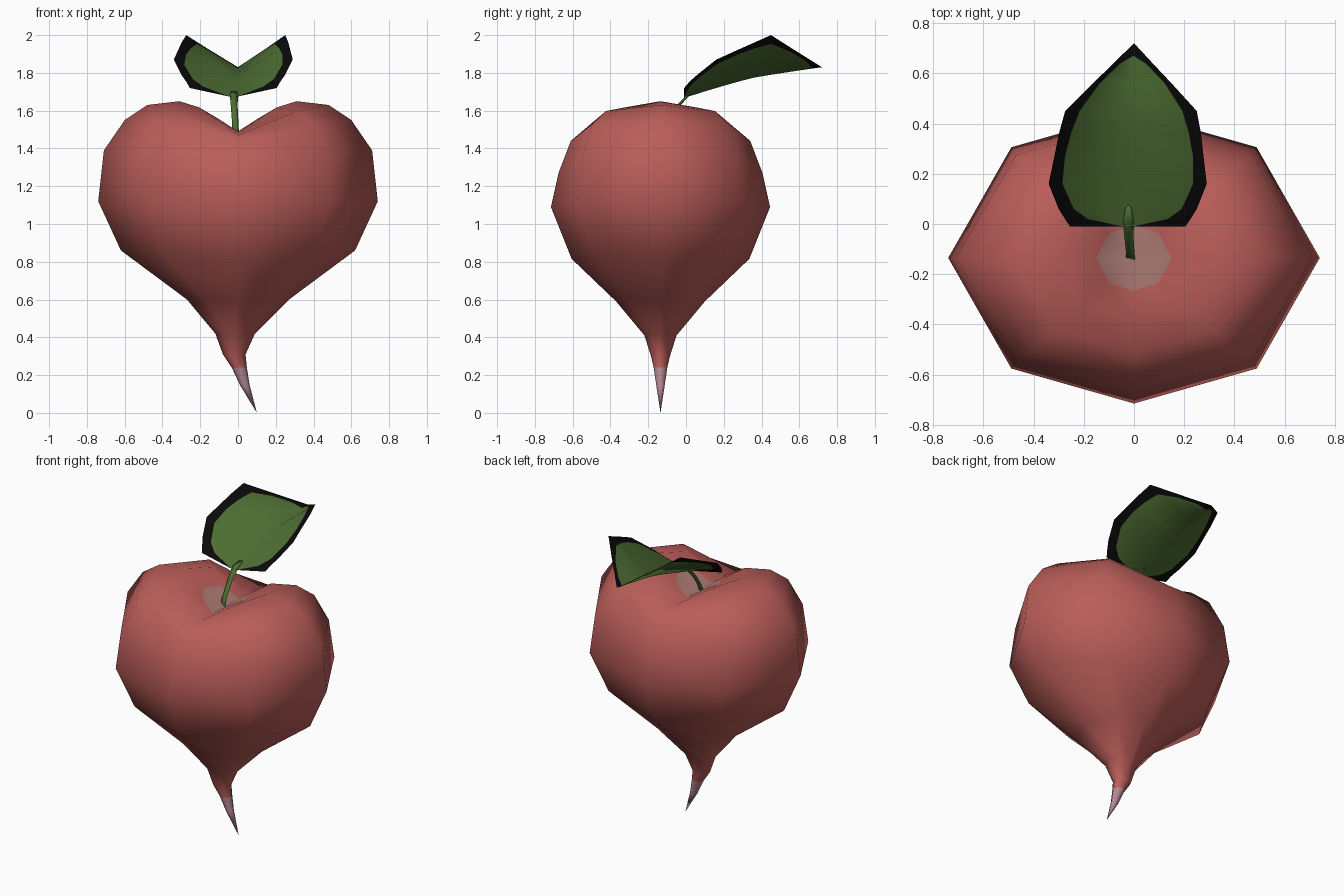
import bpy
import bmesh
from mathutils import Vector

default_cube = bpy.data.objects.get("Cube")
if default_cube:
    bpy.data.objects.remove(default_cube, do_unlink=True)


def make_material(name, red, green, blue):
    material = bpy.data.materials.new(name)
    material.use_nodes = True
    colour = (red, green, blue, 1)
    material.diffuse_color = colour
    material.node_tree.nodes["Principled BSDF"].inputs["Base Color"].default_value = colour
    return material


skin = make_material("red skin", .49, .11, .10)
crown = make_material("pale crown", .40, .19, .17)
root = make_material("pale root", .46, .25, .29)
leaf_green = make_material("leaf green", .075, .155, .033)
leaf_black = make_material("leaf border black", .003, .003, .003)


def finish(name, bm, materials, recalculate=True):
    """Turn a bmesh into a smooth shaded object."""
    bmesh.ops.remove_doubles(bm, verts=bm.verts, dist=.001)
    if recalculate:
        bmesh.ops.recalc_face_normals(bm, faces=bm.faces)
    for face in bm.faces:
        face.smooth = True
    mesh = bpy.data.meshes.new(name)
    bm.to_mesh(mesh)
    bm.free()
    for material in materials:
        mesh.materials.append(material)
    obj = bpy.data.objects.new(name, mesh)
    bpy.context.collection.objects.link(obj)
    return obj


def bridge(bm, first, second, index, closed=False):
    """Join two rows of vertices with faces of one material."""
    count = len(first)
    for i in range(count if closed else count - 1):
        j = (i + 1) % count
        face = bm.faces.new((first[i], first[j], second[j], second[i]))
        face.material_index = index


# Heart-shaped body: eight-sided rings from the cleft down to the root tip
# Each ring: half width, height at the sides, half depth, height at front, shift
BODY_Y = -.135
RINGS = (
    (.15, 1.57, .13, 1.49, 0),
    (.31, 1.65, .25, 1.485, 0),
    (.48, 1.63, .38, 1.47, 0),
    (.60, 1.55, .475, 1.44, 0),
    (.71, 1.39, .54, 1.27, 0),
    (.74, 1.12, .58, 1.09, 0),
    (.62, .86, .47, .815, 0),
    (.27, .60, .235, .59, 0),
    (.105, .42, .085, .41, -.015),
    (.06, .31, .05, .30, -.02),
    (.04, .24, .036, .24, .007),
    (.026, .15, .023, .15, .035),
)
CORNERS = [(1, 0), (.66, .76), (0, 1), (-.66, .76),
           (-1, 0), (-.66, -.76), (0, -1), (.66, -.76)]

bm = bmesh.new()
rows = []
for width, side_z, depth, front_z, shift in RINGS:
    row = []
    for u, v in CORNERS:
        # diagonal corners follow the lobes more than the cleft
        blend = 1 if v == 0 else 0 if u == 0 else .8
        z = front_z + (side_z - front_z) * blend
        row.append(bm.verts.new((shift + width * u, BODY_Y + depth * v, z)))
    rows.append(row)
for k in range(len(rows) - 1):
    bridge(bm, rows[k], rows[k + 1], 2 if RINGS[k][1] < .25 else 0, closed=True)
top = bm.verts.new((0, BODY_Y, 1.485))
tip = bm.verts.new((.10, BODY_Y, 0))
for i in range(len(CORNERS)):
    j = (i + 1) % len(CORNERS)
    bm.faces.new((top, rows[0][i], rows[0][j])).material_index = 1
    bm.faces.new((tip, rows[-1][j], rows[-1][i])).material_index = 2
finish("body", bm, (skin, crown, root))

# Folded leaf: midrib, green blade and dark border on both halves
# Each row: y, midrib height, border half width, border height, green half width
LEAF = (
    (-.01, 1.67, .23, 1.72, .02),
    (.02, 1.68, .25, 1.755, .16),
    (.06, 1.69, .275, 1.79, .215),
    (.16, 1.72, .315, 1.87, .26),
    (.27, 1.752, .297, 1.92, .255),
    (.36, 1.775, .283, 1.96, .235),
    (.45, 1.79, .262, 2, .205),
    (.56, 1.807, .157, 1.93, .13),
    (.64, 1.819, .078, 1.88, .05),
    (.67, 1.823, .049, 1.861, 0),
    (.72, 1.83, 0, 1.83, 0),
)
bm = bmesh.new()
for side in (-1, 1):
    columns = ([], [], [])
    for y, rib_z, width, edge_z, green in LEAF:
        centre = -.025 * min(1, (.72 - y) / .56)
        for column, x in zip(columns, (0, green, width)):
            rise = (edge_z - rib_z) * (x / width if width else 0)
            column.append(bm.verts.new((centre + side * x, y, rib_z + rise)))
    # keep the upper surface facing up on both halves
    for index, (inner, outer) in enumerate(zip(columns, columns[1:])):
        if side > 0:
            inner, outer = outer, inner
        bridge(bm, inner, outer, index)
bmesh.ops.dissolve_degenerate(bm, dist=.0005, edges=bm.edges)
finish("leaf", bm, (leaf_green, leaf_black))

# Thin grooved stem from the cleft to the base of the leaf
PATH = [Vector(p) for p in ((-.012, -.15, 1.46), (-.015, -.11, 1.54),
                            (-.02, -.05, 1.62), (-.022, .01, 1.682),
                            (-.022, .07, 1.70))]
WIDTHS = (.018, .017, .018, .022, .012)
bm = bmesh.new()
rows = []
for point, half in zip(PATH, WIDTHS):
    section = ((-half, .004), (0, -.006), (half, .004), (0, .002))
    rows.append([bm.verts.new(point + Vector((x, -lift, lift)))
                 for x, lift in section])
for first, second in zip(rows, rows[1:]):
    bridge(bm, first, second, 0, closed=True)
bm.faces.new(rows[0])
bm.faces.new(rows[-1])
finish("stem", bm, (leaf_green,))
